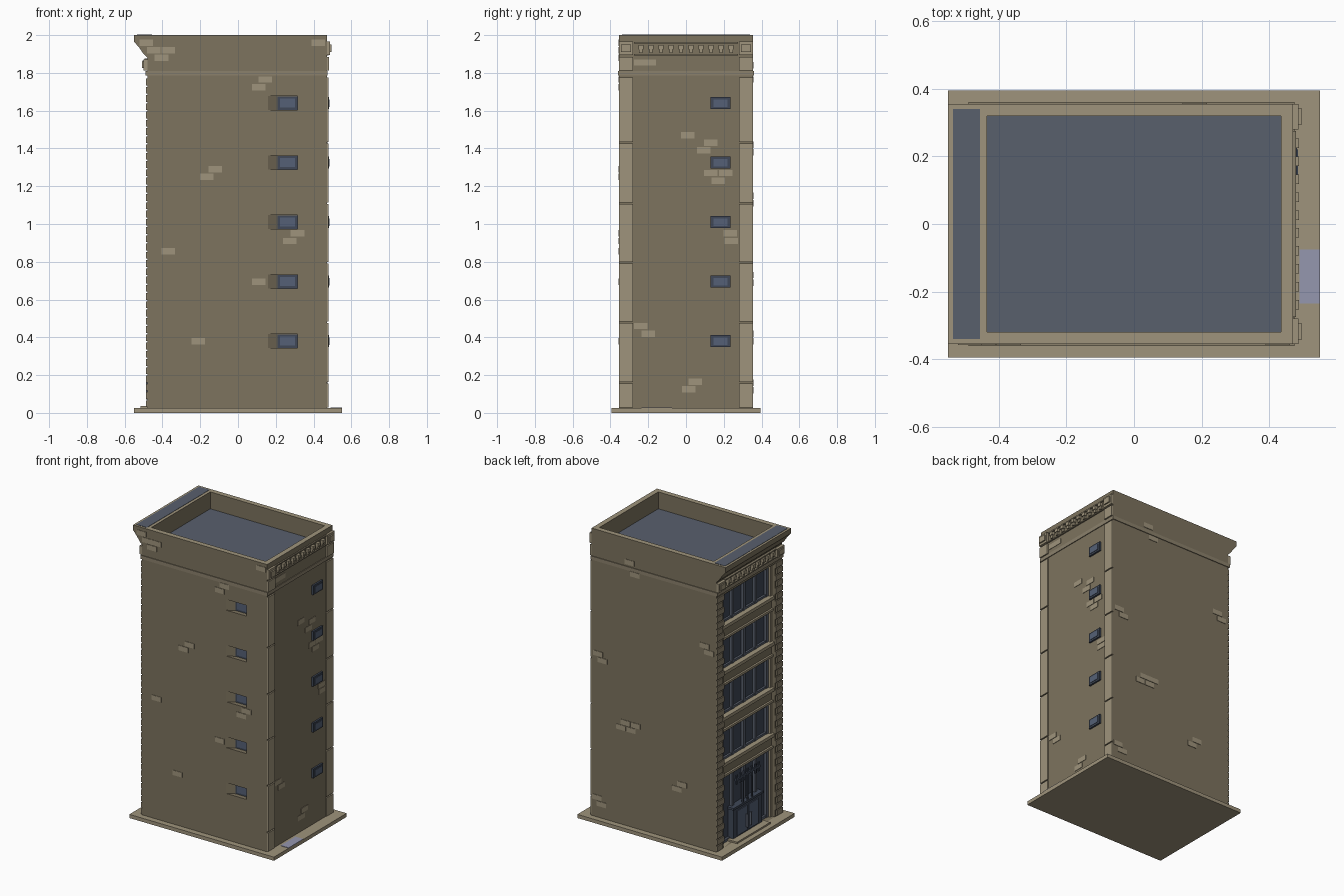
import bpy, bmesh

if "Cube" in bpy.data.objects:
    bpy.data.objects.remove(bpy.data.objects["Cube"])

def mat(name, r, g, b):
    m = bpy.data.materials.new(name)
    m.diffuse_color = (r, g, b, 1)
    m.use_nodes = True
    m.node_tree.nodes["Principled BSDF"].inputs["Base Color"].default_value = m.diffuse_color
    return m

WALL = mat("brown_wall", .205, .172, .113)
TAN = mat("tan_stone", .345, .295, .20)
BAND = mat("band_stone", .26, .22, .15)
SLATE = mat("slate_roof", .098, .115, .152)
FRAME = mat("dark_frame", .050, .064, .095)
GLASS = mat("blue_glass", .090, .118, .18)
MAT = mat("lilac_mat", .30, .31, .43)

def finish(name, bm, material):
    bmesh.ops.recalc_face_normals(bm, faces=bm.faces)
    me = bpy.data.meshes.new(name)
    bm.to_mesh(me)
    bm.free()
    me.materials.append(material)
    ob = bpy.data.objects.new(name, me)
    bpy.context.collection.objects.link(ob)
    return ob

def add_prism(bm, pts, offset):
    """Extrude a polygon of 3D points by an offset vector."""
    f = bm.faces.new([bm.verts.new(p) for p in pts])
    ext = bmesh.ops.extrude_face_region(bm, geom=[f], use_keep_orig=True)
    bmesh.ops.translate(bm, vec=offset, verts=[v for v in ext["geom"] if isinstance(v, bmesh.types.BMVert)])

def add_box(bm, x0, x1, y0, y1, z0, z1):
    add_prism(bm, [(x0, y0, z0), (x1, y0, z0), (x1, y1, z0), (x0, y1, z0)], (0, 0, z1 - z0))

def boxes(name, material, items):
    bm = bmesh.new()
    for b in items:
        add_box(bm, *b)
    return finish(name, bm, material)

def top_tan(ob, zmin):
    """Tan stone on the upward faces at the very top."""
    ob.data.materials.append(TAN)
    for p in ob.data.polygons:
        if p.normal.z > .9 and p.center.z > zmin:
            p.material_index = 1

FLOORS = [.38 + .315 * k for k in range(5)]
L, R, W = -.48, .47, .355       # facade plane, rear plane, half width

# Ground slab, front step, mat
boxes("ground_slab", TAN, [(-.55, .55, -.395, .395, 0, .025)])
boxes("door_step", TAN, [(-.515, -.40, -.18, .18, .025, .036)])
boxes("door_mat", MAT, [(.49, .55, -.235, -.075, .025, .028)])

# Main body with roof well, facade opening and window niches cut out
body = boxes("main_body", WALL, [(L, R, -W, W, .02, 2)])
bm = bmesh.new()
add_box(bm, -.435, .435, -.32, .32, 1.88, 2.1)
add_box(bm, -.6, -.42, -.28, .28, .025, 1.765)
for c in FLOORS:
    add_prism(bm, [(.155, -.357, c - .037), (.21, -.325, c - .037), (.315, -.325, c - .037),
                   (.315, -.37, c - .037), (.155, -.37, c - .037)], (0, 0, .074))
cutter = finish("body_cutter", bm, WALL)
mod = body.modifiers.new("cut", "BOOLEAN")
mod.operation, mod.solver, mod.object = "DIFFERENCE", "EXACT", cutter
me = bpy.data.meshes.new_from_object(body.evaluated_get(bpy.context.evaluated_depsgraph_get()))
body.modifiers.clear()
body.data = me
bpy.data.objects.remove(cutter)
me.materials.clear()
me.materials.append(WALL)
for p in me.polygons:
    p.material_index = 0
top_tan(body, 1.99)
boxes("roof_floor", SLATE, [(-.435, .435, -.32, .32, 1.878, 1.884)])

# Cornice over the facade
bm = bmesh.new()
prof = [(L, 1.88), (-.50, 1.90), (-.52, 1.93), (-.55, 1.965), (-.55, 2), (L, 2)]
add_prism(bm, [(x, -W, z) for x, z in prof], (0, 2 * W, 0))
top_tan(finish("cornice", bm, WALL), 1.99)
boxes("cornice_cap", SLATE, [(-.535, -.455, -.34, .34, 1.998, 2.002)])

# String course around the building
e = .005
boxes("string_course", BAND, [
    (-.49, R + e, -W - e, -W, 1.785, 1.81), (-.49, R + e, W, W + e, 1.785, 1.81),
    (R, R + e, -W, W, 1.785, 1.81), (-.49, L, -W, W, 1.785, 1.81)])

# Rear corner pilasters in segments, capitals and dentils
cuts = [.025, .16, .48, .795, 1.11, 1.43, 1.78]
pil, caps, dent = [], [], []
for y0, y1 in ((-W, -.28), (.28, W)):
    for a, b in zip(cuts, cuts[1:]):
        pil.append((R, .479, y0, y1, a + .004, b - .004))
    caps += [(R, .482, y0, y1, 1.812, 1.885), (R, .486, y0, y1, 1.895, 1.965),
             (R, .495, y0 + .012, y1 - .012, 1.91, 1.95),
             (-.50, L, y0, y1, 1.812, 1.872), (-.508, L, y0 + .012, y1 - .012, 1.825, 1.86)]
for i in range(10):
    y = -.2385 + .053 * i
    dent += [(R, .488, y - .014, y + .014, 1.925, 1.948), (R, .482, y - .009, y + .009, 1.905, 1.925),
             (-.505, L, y - .014, y + .014, 1.84, 1.865), (-.495, L, y - .009, y + .009, 1.82, 1.84)]
boxes("rear_pilasters", TAN, pil)
boxes("capitals", TAN, caps)
boxes("dentils", TAN, dent)
boxes("frieze_rails", BAND, [(R, .479, -.275, .275, 1.955, 1.963), (R, .479, -.275, .275, 1.892, 1.899),
                             (-.495, L, -.275, .275, 1.812, 1.818), (-.495, L, -.275, .275, 1.867, 1.875)])

# Facade quoins, alternating long and short courses
quoins = []
for i in range(40):
    z, w = .03 + .0437 * i, .075 if i % 2 else .06
    for s in (-1, 1):
        quoins.append((L - .008, L, min(s * W, s * (W - w)), max(s * W, s * (W - w)), z, z + .036))
boxes("quoins", BAND, quoins)

# Small windows: niche windows at the front, projecting windows at the rear
fr, gl = [], []
for c in FLOORS:
    fr += [(.208, .315, -.326, -.318, c - .036, c + .036), (.46, .482, .13, .235, c - .032, c + .032)]
    gl += [(.222, .302, -.329, -.32, c - .024, c + .024), (.46, .485, .145, .22, c - .02, c + .02)]
boxes("small_window_frames", FRAME, fr)
boxes("small_window_glass", GLASS, gl)

# Facade glazing, mullions, spandrels and sills
glass, mull, span, sill = [], [], [], []
for k, c in enumerate(FLOORS):
    zb = c - .10 if k else .025
    zt = c + .115
    glass.append((-.428, -.415, -.28, .28, zb, zt))
    for i in range(5):
        y = -.25 + .125 * i
        mull.append((-.445, -.425, y - .012, y + .012, zb, zt))
    mull += [(-.442, -.425, -.26, .26, zt - .022, zt), (-.442, -.425, -.26, .26, zb, zb + .018)]
    sill += [(-.46, -.42, s * .27 - .01, s * .27 + .01, zb, zt) for s in (-1, 1)]
    if k:
        span.append((-.455, -.415, -.28, .28, c - .20, zb))
        sill += [(-.478, -.42, -.28, .28, zb - .018, zb + .004), (-.468, -.42, -.28, .28, c - .20, c - .185)]
boxes("facade_glass", FRAME, glass)
boxes("facade_mullions", SLATE, mull)
boxes("spandrels", WALL, span)
boxes("sills_and_jambs", TAN, sill)

# Entrance: porch box, door leaves, handles, canopy ornament
boxes("entrance_porch", FRAME, [(-.468, -.42, -.155, .155, .036, .235), (-.476, -.42, -.162, .162, .235, .25)])
boxes("door_leaves", GLASS, [(-.473, -.46, s * .062 - .052, s * .062 + .052, .045, .215) for s in (-1, 1)])
boxes("door_handles", SLATE, [(-.487, -.47, s * .02 - .004, s * .02 + .004, .07, .16) for s in (-1, 1)])
orn = [(-.475, -.46, -.13, .13, .425, .44)]
orn += [(-.472, -.462, y - .005, y + .005, .25, .43) for y in (-.05, 0, .05)]
orn += [(-.475, -.465, -.12 + .04 * i - .008, -.12 + .04 * i + .008, .40, .465) for i in range(7)]
boxes("entrance_ornament", FRAME, orn)

# Exposed brick patches
front = [(-.485, 1.96), (-.445, 1.92), (-.37, 1.92), (-.405, 1.88), (.425, 1.96), (.145, 1.765), (.11, 1.725),
         (-.12, 1.29), (-.165, 1.25), (.315, .95), (.275, .91), (-.37, .855), (.11, .695), (-.21, .38)]
back = [(.18, 1.84), (.14, 1.765), (.42, 1.15), (.385, 1.11), (-.39, 1.42), (-.425, 1.38), (.21, .73),
        (.135, .73), (.245, .69), (.17, .69), (-.18, .38), (-.22, .42), (.43, .16), (.395, .12)]
right = [(-.24, 1.855), (-.195, 1.855), (.01, 1.47), (.13, 1.43), (.095, 1.39), (.13, 1.27), (.21, 1.27),
         (.17, 1.23), (.235, .95), (.24, .91), (-.24, .46), (-.2, .42), (.05, .165), (.015, .125)]
h, v, t = .036, .017, .003
boxes("brick_patches", TAN,
      [(x - h, x + h, -W - t, -W, z - v, z + v) for x, z in front] +
      [(x - h, x + h, W, W + t, z - v, z + v) for x, z in back] +
      [(R, R + t, y - h, y + h, z - v, z + v) for y, z in right])
